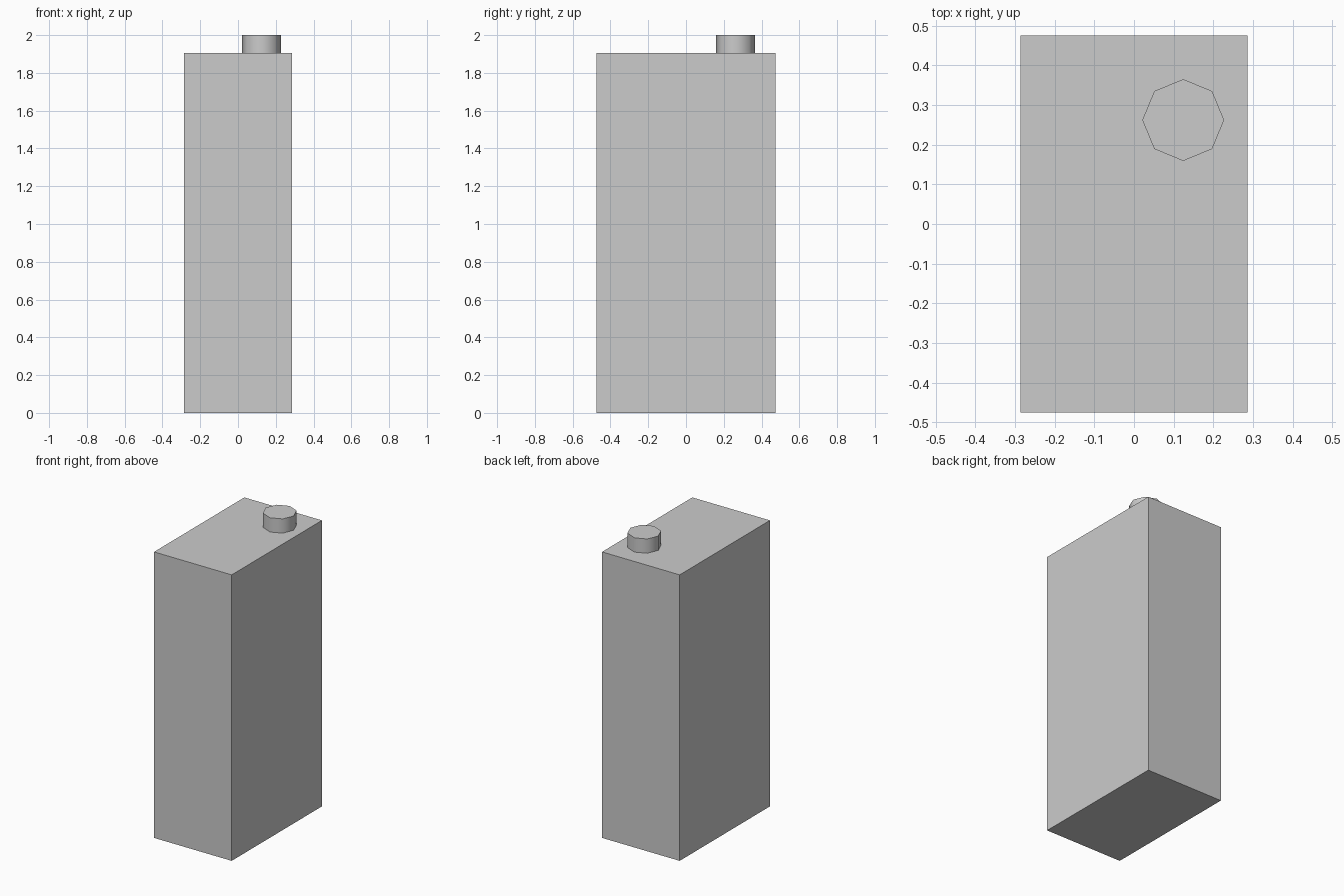
import bpy
import math

if "Cube" in bpy.data.objects:
    bpy.data.objects.remove(bpy.data.objects["Cube"])

BODY_W, BODY_D, BODY_H = 0.572, 0.95, 1.905
CAP_R, CAP_TOP = 0.103, 2.0

# Tall carton body
bpy.ops.mesh.primitive_cube_add(size=1, location=(0, 0, BODY_H / 2))
body = bpy.context.object
body.name = "carton_body"
body.scale = (BODY_W, BODY_D, BODY_H)
bpy.ops.object.transform_apply(location=False, rotation=False, scale=True)

# Eight-sided screw cap near the back right corner, with softly shaded sides
bpy.ops.mesh.primitive_cylinder_add(
    vertices=8, radius=CAP_R, depth=CAP_TOP - BODY_H,
    location=(0.124, 0.262, (CAP_TOP + BODY_H) / 2))
cap = bpy.context.object
cap.name = "screw_cap"
bpy.ops.object.shade_smooth_by_angle(angle=math.radians(50))
